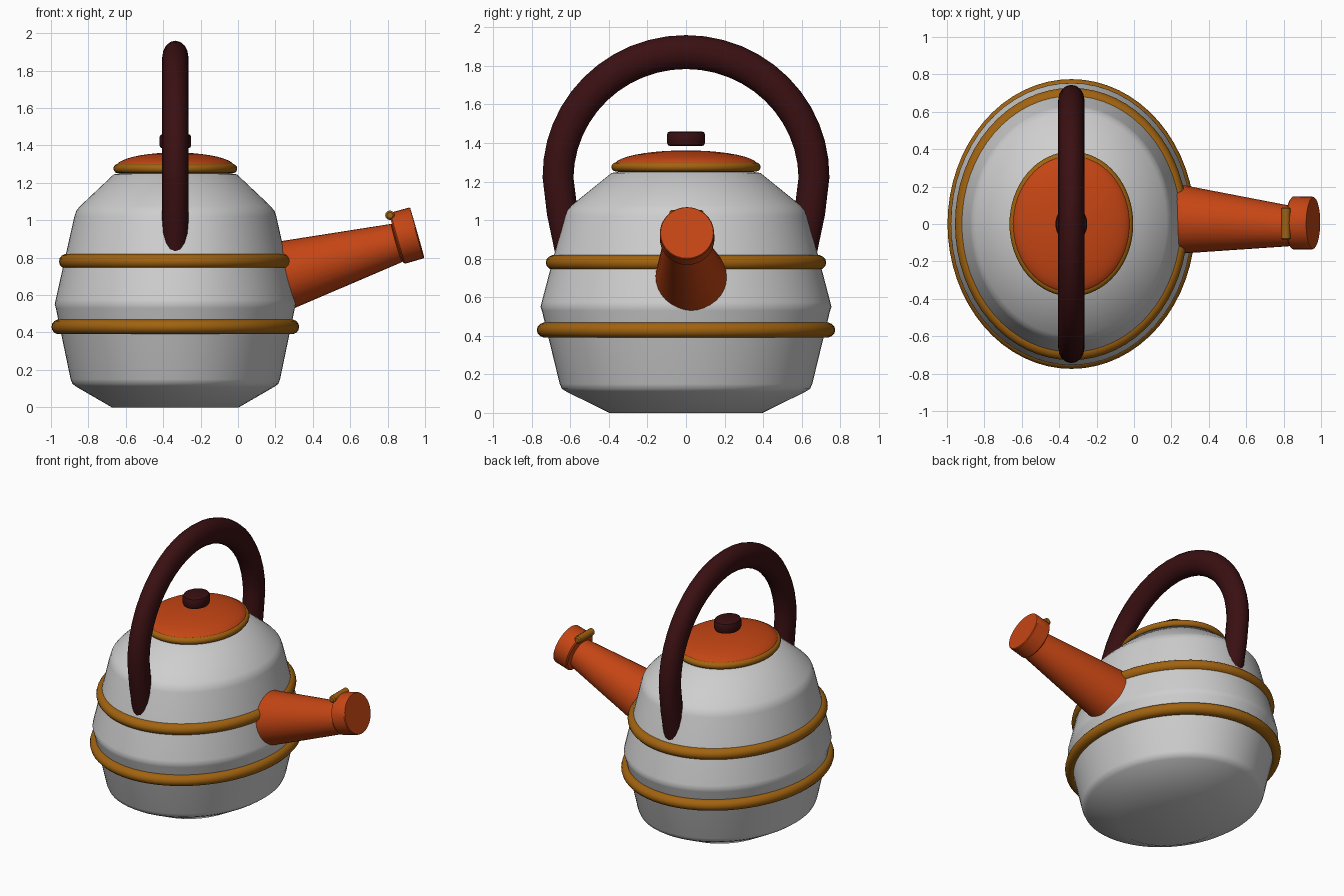
import bpy
import bmesh
from math import sin, cos, pi, radians
from mathutils import Vector

cube = bpy.data.objects.get("Cube")
if cube:
    bpy.data.objects.remove(cube)

CX = -0.335       # body axis
OVAL = 1.17       # depth of the oval body relative to its width


def material(name, rgb):
    m = bpy.data.materials.new(name)
    m.use_nodes = True
    m.diffuse_color = (*rgb, 1)
    bsdf = m.node_tree.nodes["Principled BSDF"]
    bsdf.inputs["Base Color"].default_value = (*rgb, 1)
    bsdf.inputs["Roughness"].default_value = 0.6
    return m


enamel = material("pale grey enamel", (0.62, 0.62, 0.62))
orange = material("burnt orange", (0.56, 0.06, 0.007))
brass = material("dark brass", (0.36, 0.125, 0.005))
maroon = material("dark maroon", (0.042, 0.005, 0.006))


def loft(name, rings, mat, loop=False, angle=35):
    """Skin a list of equal-sized rings of points, capped unless looped."""
    bm = bmesh.new()
    rows = [[bm.verts.new(p) for p in ring] for ring in rings]
    n = len(rows[0])
    pairs = list(zip(rows, rows[1:]))
    if loop:
        pairs.append((rows[-1], rows[0]))
    else:
        bm.faces.new(rows[0])
        bm.faces.new(rows[-1])
    for a, b in pairs:
        for i in range(n):
            j = (i + 1) % n
            bm.faces.new((a[i], a[j], b[j], b[i]))
    bmesh.ops.recalc_face_normals(bm, faces=bm.faces)
    mesh = bpy.data.meshes.new(name)
    bm.to_mesh(mesh)
    bm.free()
    mesh.materials.append(mat)
    ob = bpy.data.objects.new(name, mesh)
    bpy.context.collection.objects.link(ob)
    bpy.ops.object.select_all(action='DESELECT')
    ob.select_set(True)
    bpy.context.view_layer.objects.active = ob
    bpy.ops.object.shade_smooth_by_angle(angle=radians(angle))
    return ob


def circle(center, u, v, n=32):
    steps = [2 * pi * i / n for i in range(n)]
    return [center + u * cos(t) + v * sin(t) for t in steps]


def lathe(name, profile, mat, loop=False, n=64):
    """Oval turned shape around the body axis, profile of (radius, height)."""
    rings = [circle(Vector((CX, 0, z)), Vector((r, 0, 0)),
                    Vector((0, r * OVAL, 0)), n) for r, z in profile]
    return loft(name, rings, mat, loop)


def band(name, radius, z, thick):
    steps = [2 * pi * i / 14 for i in range(14)]
    lathe(name, [(radius + thick * cos(t), z + thick * sin(t)) for t in steps],
          brass, loop=True)


def rod(name, stations, mat, n=32):
    """Round part through (point, radius) stations, square to its axis."""
    axis = (Vector(stations[-1][0]) - Vector(stations[0][0])).normalized()
    side = Vector((0, 1, 0)) if abs(axis.y) < 0.9 else Vector((1, 0, 0))
    u = axis.cross(side).normalized()
    v = axis.cross(u)
    return loft(name, [circle(Vector(p), u * r, v * r, n)
                       for p, r in stations], mat)


# Body with softened shoulders and foot
lathe("kettle_body", [
    (0.34, 0), (0.53, 0.11), (0.55, 0.125), (0.56, 0.15),
    (0.639, 0.53), (0.645, 0.55), (0.64, 0.575),
    (0.54, 1.02), (0.53, 1.05), (0.51, 1.075), (0.33, 1.245), (0.30, 1.25)],
    enamel)

# Brass bands
band("lower_band", 0.622, 0.43, 0.04)
band("upper_band", 0.582, 0.78, 0.04)
band("lid_rim", 0.306, 1.276, 0.025)

# Domed lid and its knob
dome = [(0.318 * cos(t), 1.285 + 0.077 * sin(t))
        for t in [pi / 2 * i / 10 for i in range(10)]]
lathe("lid", [(0.30, 1.25)] + dome + [(0.01, 1.362)], orange)
lathe("lid_knob", [(0.068, 1.384), (0.08, 1.389), (0.085, 1.402),
                   (0.085, 1.443), (0.08, 1.456), (0.068, 1.461)], maroon, n=32)

# Hoop handle: half circle with legs leaning into the body
path = []
for i in range(25):
    t = pi * i / 24
    path.append((Vector((CX, 0.664 * cos(t), 1.22 + 0.652 * sin(t))),
                 Vector((0, cos(t), sin(t))), 0.08 + 0.008 * sin(t)))
for side in (1, -1):
    for y, z in ((0.642, 1.04), (0.6, 0.84)):
        leg = (Vector((CX, side * y, z)), Vector((0, side, -0.17)).normalized(), 0.08)
        if side > 0:
            path.insert(0, leg)
        else:
            path.append(leg)
loft("handle", [circle(c, Vector((0.07, 0, 0)), out * r, 16)
                for c, out, r in path], maroon)

# Tapered spout, its cap and the small whistle lever
rod("spout", [((0.15, 0.031, 0.678), 0.197), ((0.85, -0.012, 0.879), 0.106)], orange)
rod("spout_cap", [((0.846, 0.006, 0.902), 0.132), ((0.854, 0.006, 0.904), 0.142),
                  ((0.953, 0.005, 0.932), 0.141), ((0.958, 0.005, 0.934), 0.137)], orange)
rod("whistle_lever", [((0.812, -0.085, 1.027), 0.016), ((0.812, -0.077, 1.027), 0.025),
                      ((0.812, 0.082, 1.027), 0.025), ((0.812, 0.09, 1.027), 0.016)],
    brass, n=16)
